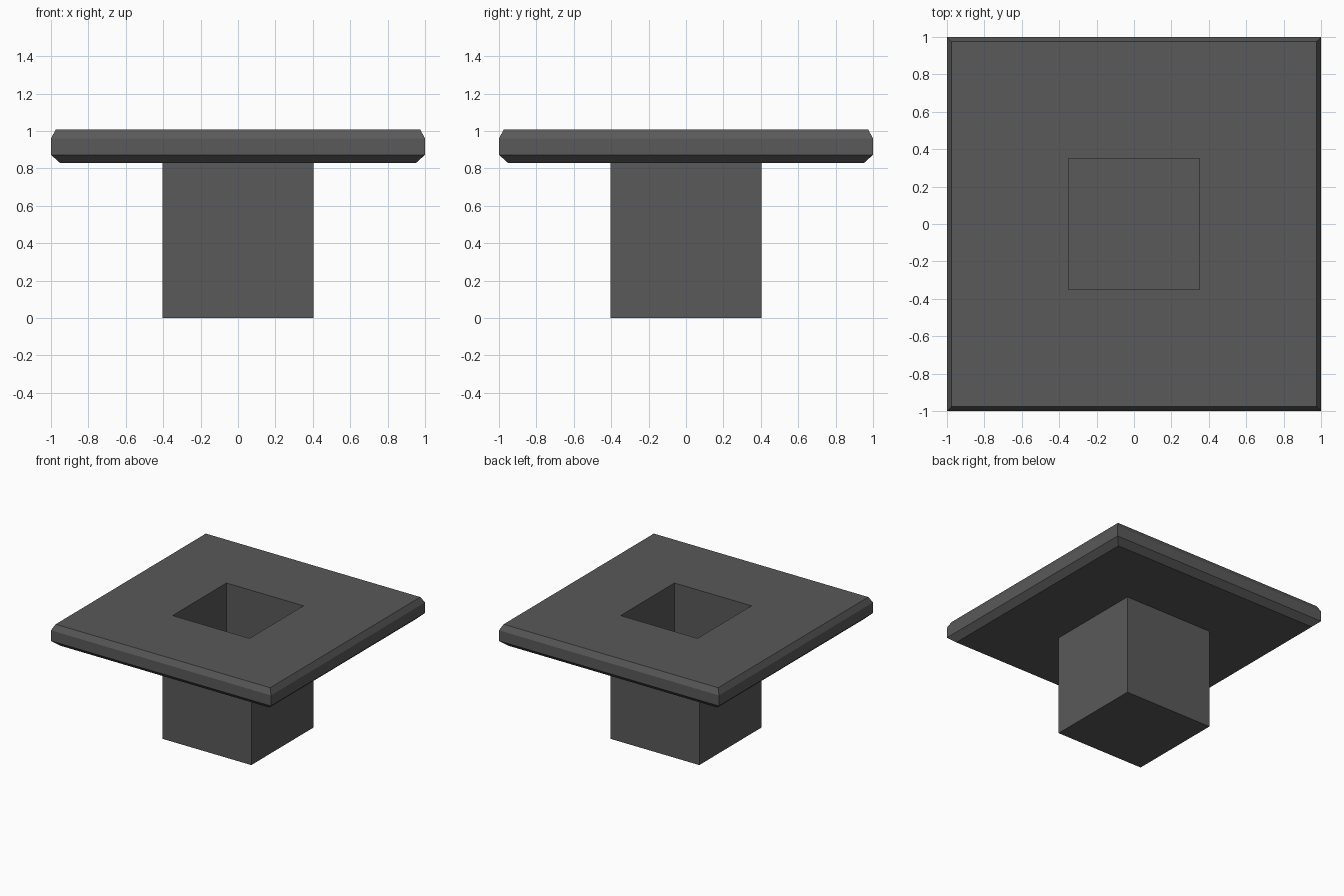
import bpy, bmesh

if "Cube" in bpy.data.objects:
    bpy.data.objects.remove(bpy.data.objects["Cube"])

dark_grey = bpy.data.materials.new("dark grey")
dark_grey.diffuse_color = (0.1, 0.1, 0.1, 1)
dark_grey.use_nodes = True
dark_grey.node_tree.nodes["Principled BSDF"].inputs["Base Color"].default_value = dark_grey.diffuse_color


def square_loft(name, profile):
    """Loft square rings (half width, height) and cap both ends."""
    bm = bmesh.new()
    rings = [[bm.verts.new((sx * h, sy * h, z))
              for sx, sy in ((-1, -1), (1, -1), (1, 1), (-1, 1))]
             for h, z in profile]
    for a, b in zip(rings, rings[1:]):
        for i in range(4):
            j = (i + 1) % 4
            bm.faces.new((a[i], a[j], b[j], b[i]))
    bm.faces.new(rings[0][::-1])
    bm.faces.new(rings[-1])
    bmesh.ops.recalc_face_normals(bm, faces=bm.faces[:])
    mesh = bpy.data.meshes.new(name)
    bm.to_mesh(mesh)
    bm.free()
    mesh.materials.append(dark_grey)
    obj = bpy.data.objects.new(name, mesh)
    bpy.context.collection.objects.link(obj)
    return obj


# Hollow stem flowing into the bevelled rim plate, then down into the socket
square_loft("flanged_socket", [
    (0.403, 0.0), (0.403, 0.828),        # stem
    (0.95, 0.828), (1.0, 0.873),         # underside and lower bevel
    (1.0, 0.96), (0.975, 1.007),         # rim and upper bevel
    (0.35, 1.007), (0.35, 0.05),         # top face and socket walls
])
